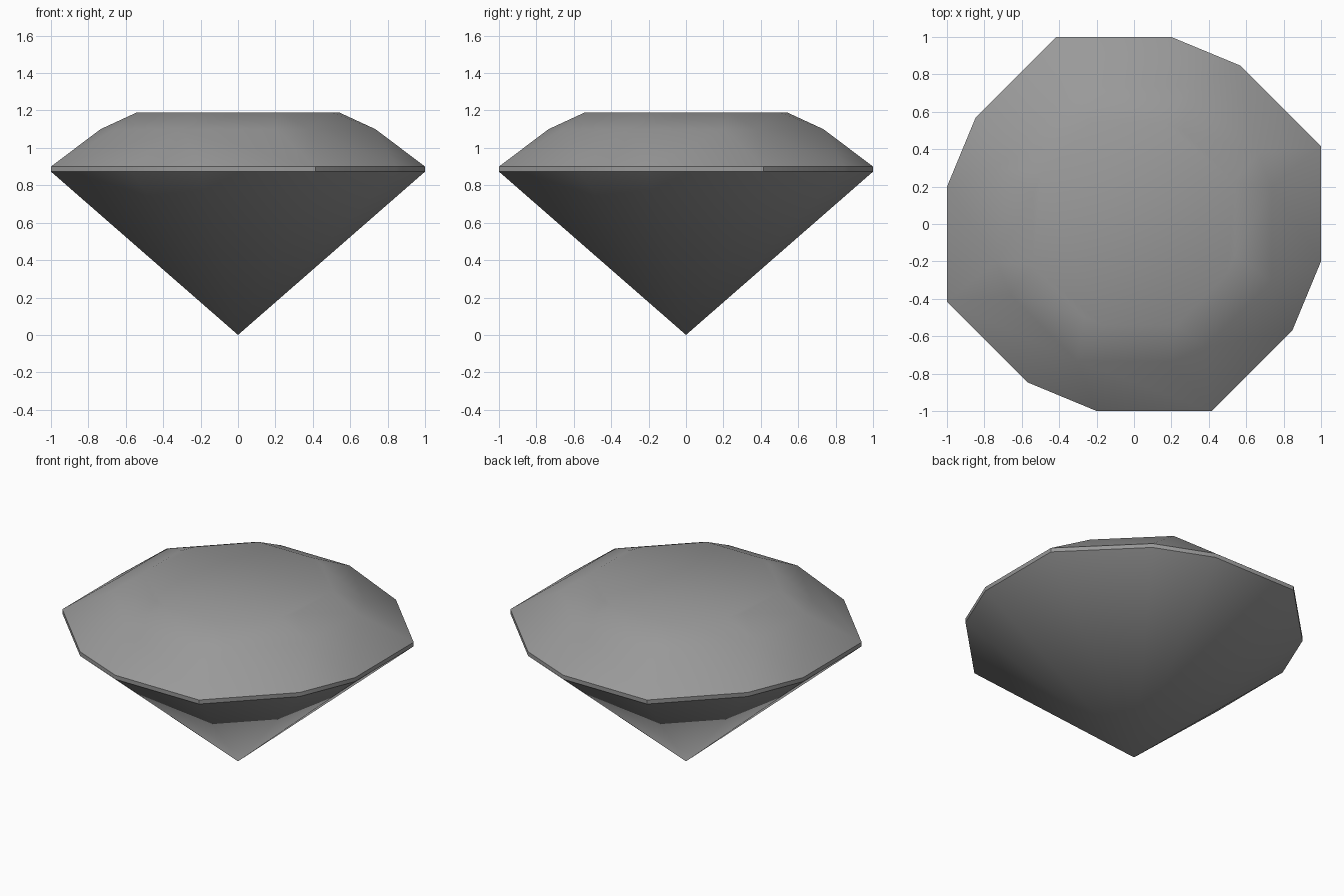
import bpy, bmesh, math
from mathutils import Vector

if "Cube" in bpy.data.objects:
    bpy.data.objects.remove(bpy.data.objects["Cube"])


def gem_ring(apothem, z, cut, parity):
    """Octagon ring whose every other corner (k % 2 == parity) is cut off."""
    radius = apothem / math.cos(math.pi / 8)
    corners = [Vector((radius * math.cos(math.pi / 8 + k * math.pi / 4),
                       radius * math.sin(math.pi / 8 + k * math.pi / 4), z))
               for k in range(8)]
    points = []
    for k, c in enumerate(corners):
        if k % 2 == parity:
            for n in (corners[k - 1], corners[(k + 1) % 8]):
                points.append(c + (n - c).normalized() * cut)
        else:
            points.append(c)
    return points


# pavilion tip, girdle band, middle crown ring and table
points = [Vector((0, 0, 0))]
points += gem_ring(1.0, 0.873, 0.215, 1)
points += gem_ring(1.0, 0.90, 0.215, 1)
points += gem_ring(0.735, 1.10, 0.105, 0)
points += gem_ring(0.54, 1.19, 0.06, 1)

# the stone is convex, so its facets are the hull of those rings
bm = bmesh.new()
for p in points:
    bm.verts.new(p)
bmesh.ops.convex_hull(bm, input=bm.verts[:])
bmesh.ops.dissolve_limit(bm, angle_limit=math.radians(0.5),
                         verts=bm.verts[:], edges=bm.edges[:])
bmesh.ops.recalc_face_normals(bm, faces=bm.faces[:])
mesh = bpy.data.meshes.new("gemstone")
bm.to_mesh(mesh)
bm.free()

gem = bpy.data.objects.new("gemstone", mesh)
bpy.context.collection.objects.link(gem)

# plain grey stone
grey = bpy.data.materials.new("stone grey")
grey.diffuse_color = (0.32, 0.32, 0.32, 1)
grey.use_nodes = True
grey.node_tree.nodes["Principled BSDF"].inputs["Base Color"].default_value = grey.diffuse_color
mesh.materials.append(grey)

# soft blending between shallow facets, crisp girdle
bpy.context.view_layer.objects.active = gem
gem.select_set(True)
bpy.ops.object.shade_smooth_by_angle(angle=math.radians(30))
